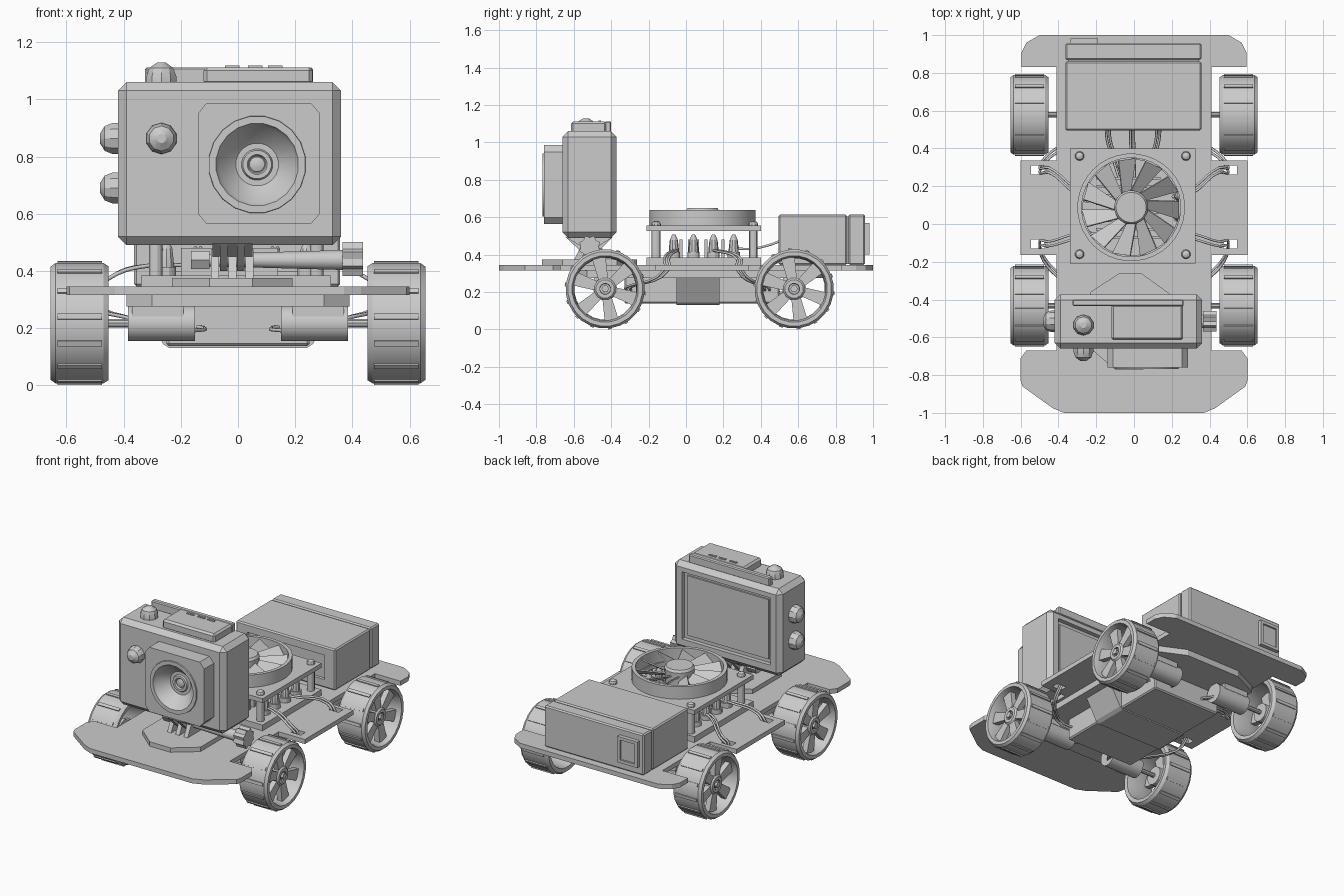
import bpy, bmesh, math
from mathutils import Matrix, Vector

if "Cube" in bpy.data.objects:
    bpy.data.objects.remove(bpy.data.objects["Cube"])

ROT = {'X': Matrix.Rotation(math.pi / 2, 4, 'Y'), 'Y': Matrix.Rotation(-math.pi / 2, 4, 'X'), 'Z': Matrix()}


def finish(name, bm, smooth=False):
    bmesh.ops.recalc_face_normals(bm, faces=bm.faces)
    me = bpy.data.meshes.new(name)
    bm.to_mesh(me)
    bm.free()
    ob = bpy.data.objects.new(name, me)
    bpy.context.collection.objects.link(ob)
    bpy.context.view_layer.objects.active = ob
    if smooth:
        bpy.ops.object.select_all(action='DESELECT')
        ob.select_set(True)
        bpy.ops.object.shade_smooth_by_angle(angle=math.radians(30))
    return ob


def box(name, x0, x1, y0, y1, z0, z1, bevel=0):
    bm = bmesh.new()
    bmesh.ops.create_cube(bm, size=1)
    for v in bm.verts:
        v.co = Vector(((x0 + x1) / 2 + v.co.x * (x1 - x0), (y0 + y1) / 2 + v.co.y * (y1 - y0),
                       (z0 + z1) / 2 + v.co.z * (z1 - z0)))
    if bevel:
        bmesh.ops.bevel(bm, geom=bm.edges[:], offset=bevel, segments=1, affect='EDGES')
    return finish(name, bm)


def prism(name, pts, h0, h1, axis='Z'):
    # axis Z: points are (x, y); axis X: points are (y, z); axis Y: points are (x, z)
    put = {'Z': lambda a, b, h: (a, b, h), 'X': lambda a, b, h: (h, a, b), 'Y': lambda a, b, h: (a, h, b)}[axis]
    bm = bmesh.new()
    lo = [bm.verts.new(put(a, b, h0)) for a, b in pts]
    hi = [bm.verts.new(put(a, b, h1)) for a, b in pts]
    bm.faces.new(lo)
    bm.faces.new(hi)
    for i in range(len(pts)):
        j = (i + 1) % len(pts)
        bm.faces.new((lo[i], lo[j], hi[j], hi[i]))
    return finish(name, bm)


def lathe(name, prof, loc, axis='Z', n=16, closed=True, smooth=True, sign=1):
    # profile of (radius, height) turned round the axis
    bm = bmesh.new()
    M = Matrix.Translation(loc) @ ROT[axis]
    rings = [[bm.verts.new(M @ Vector((r * math.cos(t), r * math.sin(t), h * sign)))
              for t in (2 * math.pi * (k + .5) / n for k in range(n))] for r, h in prof]
    for i in range(len(rings) if closed else len(rings) - 1):
        a, b = rings[i], rings[(i + 1) % len(rings)]
        for k in range(n):
            bm.faces.new((a[k], a[(k + 1) % n], b[(k + 1) % n], b[k]))
    if not closed:
        bm.faces.new(rings[0])
        bm.faces.new(rings[-1])
    return finish(name, bm, smooth)


def rod(name, loc, r, h, axis='Z', n=16, r2=None, sign=1):
    return lathe(name, [(r, 0), (r2 or r, h)], loc, axis, n, False, n > 8, sign)


def dome(name, loc, r, h, axis='Z', sign=1, n=10):
    return lathe(name, [(r, 0), (r, h * .35), (r * .8, h * .75), (r * .3, h)], loc, axis, n, False, True, sign)


def cut(ob, cutter):
    m = ob.modifiers.new('cut', 'BOOLEAN')
    m.object, m.operation, m.solver = cutter, 'DIFFERENCE', 'EXACT'
    bpy.context.view_layer.objects.active = ob
    bpy.ops.object.modifier_apply(modifier='cut')
    bpy.data.objects.remove(cutter)


def wire(name, pts, r=.007):
    cu = bpy.data.curves.new(name, 'CURVE')
    cu.dimensions, cu.bevel_depth, cu.bevel_resolution, cu.resolution_u = '3D', r, 1, 5
    sp = cu.splines.new('BEZIER')
    sp.bezier_points.add(len(pts) - 1)
    for p, c in zip(sp.bezier_points, pts):
        p.co = c
        p.handle_left_type = p.handle_right_type = 'AUTO'
    bpy.context.collection.objects.link(bpy.data.objects.new(name, cu))


def mirror(half):
    return half + [(-x, y) for x, y in reversed(half)]


# chassis plate with wheel notches and wire slots, plus the lower plate
chassis = prism('chassis_plate', mirror([(.37, -1), (.43, -.975), (.59, -.86), (.6, -.83), (.6, -.71), (.57, -.67),
    (.41, -.67), (.41, -.165), (.6, -.165), (.6, .335), (.41, .335), (.41, .83), (.595, .83), (.595, .91),
    (.57, .96), (.5, 1)]), .316, .346)
for s in (-1, 1):
    for y in (-.105, .285):
        cut(chassis, box('slot', s * .51 - .035, s * .51 + .035, y - .024, y + .024, .2, .5))
prism('lower_plate', mirror([(.3, -.6), (.39, -.53), (.39, .66), (.2, .75)]), .275, .316)

# battery and strap below
box('battery', -.25, .25, -.33, .5, .138, .3, .008)
prism('battery_strap', [(-.36, .316), (-.262, .145), (-.24, .13), (.24, .13), (.262, .145), (.36, .316)], -.05, .18, 'Y')

# wheels, axles and motors
for s in (-1, 1):
    for y, end in ((-.432, 'front'), (.578, 'rear')):
        c = Vector((0, y, .217))
        lathe(end + '_tyre', [(.175, .455), (.2, .452), (.212, .47), (.212, .638), (.2, .655), (.178, .655),
                              (.17, .63), (.165, .56), (.17, .48)], c, 'X', 24, sign=s)
        bm = bmesh.new()
        for k in range(14):
            M = Matrix.Translation(c) @ Matrix.Rotation(2 * math.pi * (k + .25) / 14, 4, 'X') @ \
                Matrix.Translation((s * .553, 0, .209)) @ Matrix.Diagonal((.155, .02, .016, 1))
            bmesh.ops.create_cube(bm, size=1, matrix=M)
        finish(end + '_tread_bars', bm)
        bm = bmesh.new()
        for k in range(6):
            M = Matrix.Translation(c) @ Matrix.Rotation(math.pi * k / 3 + .2, 4, 'X') @ \
                Matrix.Translation((s * .605, 0, .113))
            for v in bmesh.ops.create_cube(bm, size=1)['verts']:
                w = .075 if v.co.z > 0 else .05
                v.co = M @ Vector((v.co.x * .035, v.co.y * w, v.co.z * .125))
        finish(end + '_spokes', bm)
        lathe(end + '_hub', [(.06, .52), (.06, .622), (.05, .632), (.03, .632), (.028, .618)], c, 'X', 12, False, sign=s)
        rod(end + '_wheel_nut', c + Vector((s * .6, 0, 0)), .02, .04, 'X', 6, sign=s)
        rod(end + '_axle', c + Vector((s * .36, 0, 0)), .015, .2, 'X', 10, sign=s)
        rod(end + '_motor', c + Vector((s * .15, 0, 0)), .063, .235, 'X', 20, sign=s)
        box(end + '_motor_mount', min(s * .19, s * .37), max(s * .19, s * .37), y - .06, y + .06, .24, .29)
        # twin motor wires up through the slots
        sy, iy = (-.105, -.3) if y < 0 else (.285, .42)
        for d in (-.012, .012):
            wire('motor_wire', [(s * .16, y + d, .19), (s * .12, y - math.copysign(.1, y) + d, .2),
                                (s * .36, iy + d, .23), (s * .5, sy + d, .32), (s * .45, sy + d, .375),
                                (s * .3, .6 * sy + d, .42), (s * .2, .5 * sy, .42)])

# circuit board, heat sink, capacitors
box('circuit_board', -.34, .325, -.21, .4, .346, .384)
for i in range(8):
    y = -.08 + i * .045
    box('heat_sink_fin', -.2, .14, y, y + .015, .384, .48)
for y in (-.065, .04, .147, .255):
    for x in (.24, -.25):
        dome('capacitor', (x, y, .384), .027, .125)
        rod('capacitor_base', (x, y, .384), .034, .03, n=12)

# fan plate on standoffs
plate = box('fan_plate', -.34, .325, -.21, .4, .527, .556)
cut(plate, rod('hole', (-.015, .088, .4), .255, .3, n=32))
for x in (-.288, .275):
    for y in (-.16, .36):
        rod('standoff', (x, y, .384), .024, .145, n=12)
        dome('screw_head', (x, y, .556), .025, .025)
fc = (-.015, .088, 0)
lathe('fan_ring', [(.262, .556), (.285, .556), (.285, .638), (.262, .638)], fc, n=36)
lathe('fan_hub', [(.085, .54), (.09, .635), (.08, .65)], fc, n=24, closed=False)
bm = bmesh.new()
for k in range(11):
    M = Matrix.Translation((-.015, .088, .595)) @ Matrix.Rotation(2 * math.pi * k / 11, 4, 'Z')
    for v in bmesh.ops.create_cube(bm, size=1)['verts']:
        w = .115 if v.co.x > 0 else .055
        p = Matrix.Rotation(math.radians(35), 4, 'X') @ Vector((0, v.co.y * w, v.co.z * .008))
        v.co = M @ Vector((.167 + v.co.x * .175, p.y - v.co.x * .03, p.z))
finish('fan_blades', bm)

# rear power box with end cap, port and leads
power = box('power_box', -.363, .357, .495, .86, .346, .615, .008)
cut(power, box('recess', -.28, .28, .4, .515, .4, .56))
box('power_box_neck', -.35, .345, .85, .875, .35, .605)
box('power_box_cap', -.363, .357, .868, .957, .346, .615, .008)
port = box('port', -.335, -.19, .94, .982, .4, .57)
cut(port, box('hole', -.315, -.21, .97, 1, .42, .55))
for x in (-.14, -.01, .13):
    for d in (-.009, .009):
        wire('power_wire', [(x + d, .52, .48), (x * .95 + d, .44, .45), (x * .7 + d, .33, .43), (x * .5 + d, .24, .44)])

# camera body with recessed screen
body = box('camera_body', -.42, .36, -.66, -.372, .49, 1.06, .03)
cut(body, box('recess', -.35, .29, -.4, -.3, .56, 1.0))
box('camera_screen', -.325, .265, -.42, -.39, .585, .975)

# lens block and stepped lens
lens_block = prism('lens_block', [(-.14, .6), (-.11, .565), (.255, .565), (.287, .6), (.287, .95), (.255, .987),
                                  (-.11, .987), (-.14, .95)], -.76, -.64, 'Y')
lc = (.067, .772, 0)
cut(lens_block, rod('hole', (.067, -.8, .772), .155, .14, 'Y', 20))
lathe('lens_ring', [(.172, .755), (.17, .768), (.145, .768), (.135, .745), (.075, .69), (.055, .69), (.05, .7),
                    (.035, .7), (.03, .69), (.008, .685), (.008, .65), (.172, .65)], (.067, 0, .772), 'Y', 20, sign=-1)
dome('lens_glass', (.067, -.68, .772), .03, .018, 'Y', -1, 12)

# camera buttons and top latch
dome('front_button', (-.268, -.65, .863), .055, .075, 'Y', -1)
dome('top_button', (-.268, -.535, 1.055), .055, .073)
for z in (.863, .69):
    dome('side_button', (-.415, -.515, z), .057, .068, 'X', -1)
box('latch_bar', -.325, .262, -.435, -.4, 1.055, 1.112, .006)
box('latch_block', -.12, .26, -.615, -.425, 1.05, 1.112, .012)
for x in (-.02, .06, .13):
    box('latch_rib', x - .025, x + .025, -.468, -.455, 1.11, 1.118)

# camera mount: base pad, interlocking prongs, thumb screw
prism('mount_base', [(-.1, -.77), (.05, -.77), (.19, -.66), (.19, -.37), (.04, -.262), (-.08, -.262), (-.23, -.36),
                     (-.23, -.66)], .346, .375)
prism('mount_neck', [(-.645, .495), (-.57, .45), (-.46, .45), (-.39, .495)], -.09, .05, 'X')
for x in (-.05, .01):
    prism('upper_prong', [(-.645, .495), (-.565, .42), (-.54, .4), (-.49, .4), (-.465, .42), (-.39, .495)],
          x - .013, x + .013, 'X')
for x in (-.08, -.02, .04):
    prism('lower_prong', [(-.6, .37), (-.56, .45), (-.535, .475), (-.495, .475), (-.47, .45), (-.43, .37)],
          x - .014, x + .014, 'X')
rod('screw_shaft', (-.12, -.515, .438), .022, .49, 'X', 12, r2=.036)
rod('screw_nut', (-.165, -.515, .438), .036, .065, 'X', 6)
prism('screw_knob', [(-.515 + math.cos(k * math.pi / 8) * (.06 if k % 2 else .048),
                      .442 + math.sin(k * math.pi / 8) * (.064 if k % 2 else .05)) for k in range(16)], .365, .437, 'X')
